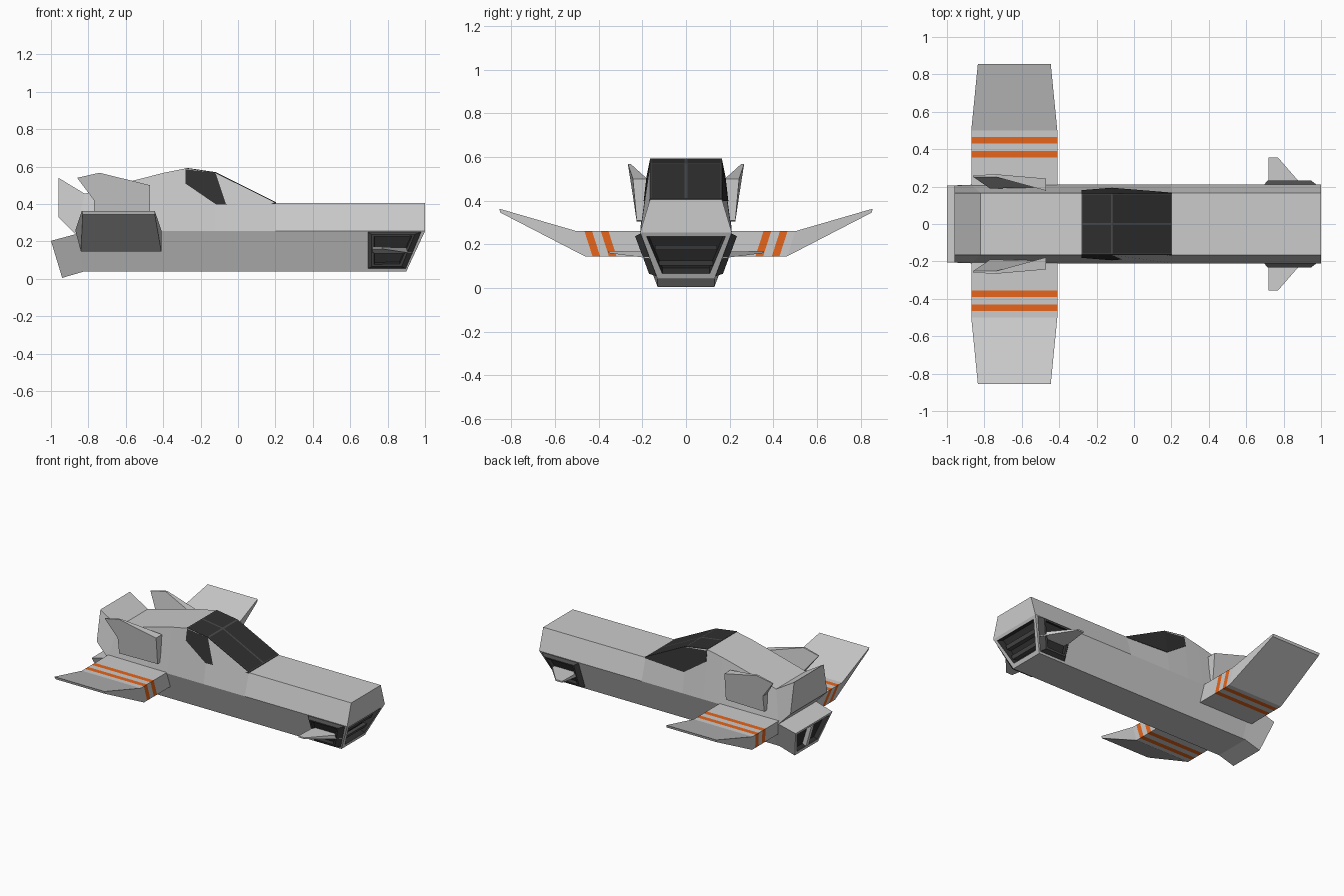
import bpy, bmesh
from mathutils import Vector

if "Cube" in bpy.data.objects:
    bpy.data.objects.remove(bpy.data.objects["Cube"])


def material(name, rgb):
    m = bpy.data.materials.new(name)
    m.diffuse_color = (*rgb, 1)
    m.use_nodes = True
    m.node_tree.nodes["Principled BSDF"].inputs["Base Color"].default_value = m.diffuse_color
    return m


GREY = material("grey", (.8, .8, .8))
ORANGE = material("orange", (.8, .13, .01))
DARK = material("dark", (.03, .03, .03))
FRAME = material("dark_frame", (.07, .07, .07))


def loft(name, rings, mats=(GREY,), stripes=(), recess=None, mirror=False, panes=False):
    """Skin matching rings of points; recess = [(cap index, inset, depth)]."""
    bm = bmesh.new()
    vs = [[bm.verts.new(p) for p in r] for r in rings]
    n = len(rings[0])
    for s in range(len(rings) - 1):
        for i in range(n):
            j = (i + 1) % n
            f = bm.faces.new((vs[s][i], vs[s][j], vs[s + 1][j], vs[s + 1][i]))
            f.material_index = 1 if s in stripes else 0
    caps = [bm.faces.new(vs[0]), bm.faces.new(vs[-1])]
    bmesh.ops.recalc_face_normals(bm, faces=bm.faces)
    for c, inset, depth in recess or ():
        f = caps[c]
        f.normal_update()
        push = f.normal * -depth
        bmesh.ops.inset_region(bm, faces=[f], thickness=inset)
        walls = bmesh.ops.inset_region(bm, faces=[f], thickness=.004)["faces"]
        bmesh.ops.translate(bm, vec=push, verts=f.verts)
        for g in walls + [f]:
            g.material_index = 1
    if panes:
        bm.normal_update()
        top = [f for f in bm.faces if f.normal.z > .6]
        bmesh.ops.inset_individual(bm, faces=top, thickness=.009)
        for f in bm.faces:
            f.material_index = 1
        for f in bm.faces:
            if f in top or abs(f.normal.y) > .6:
                f.material_index = 0
    me = bpy.data.meshes.new(name)
    bm.to_mesh(me)
    bm.free()
    for m in mats:
        me.materials.append(m)
    ob = bpy.data.objects.new(name, me)
    bpy.context.collection.objects.link(ob)
    if mirror:
        mod = ob.modifiers.new("mirror", "MIRROR")
        mod.use_axis = (False, True, False)
    return ob


def trapezoid(x0, y0, z0, x1, y1, z1):
    """Symmetric ring: lower edge (x0, +-y0, z0), upper edge (x1, +-y1, z1)."""
    return [(x0, -y0, z0), (x0, y0, z0), (x1, y1, z1), (x1, -y1, z1)]


# Lower hull with recessed nose intake and rear exhaust
loft("lower_hull", [
    trapezoid(-.94, .13, .005, -1, .205, .203),
    trapezoid(-.82, .13, .04, -.87, .21, .238),
    trapezoid(-.8, .13, .04, -.8, .21, .255),
    trapezoid(.9, .13, .04, 1, .21, .255)],
    mats=(GREY, DARK), recess=[(0, .03, .03), (1, .036, .05)])

# Upper hull: rear flare, cabin hump and long nose
upper = [(-.82, .455), (-.56, .525), (-.4, .566), (-.28, .59), (-.12, .565), (.2, .405), (1, .405)]
loft("upper_hull", [trapezoid(-.96, .205, .33, -.96, .165, .54)] + [
    trapezoid(-.87 if x == -.82 else x, .21, .238 if x == -.82 else .255, x, .165, z)
    for x, z in upper])

# Cockpit glazing, laid just over the hump
loft("canopy", [
    [(x, -yl, zl), (x, -.164, zt), (x, 0, zt), (x, .164, zt), (x, yl, zl)]
    for x, yl, zl, zt in ((-.282, .181, .51, .594), (-.118, .194, .398, .57), (.203, .168, .4, .409))],
    mats=(DARK, FRAME), panes=True)


# Louvres in the nose and divider in the exhaust
def nose(z, y, d):
    t = (z - .04) / .215
    return (.9 + .1 * t - d, y, z)


for k, zc in enumerate((.115, .185)):
    loft(f"nose_louvre_{k + 1}", [
        [nose(zc - .012, s * (.115 + .25 * (zc - .08)), .02), nose(zc + .012, s * (.115 + .25 * (zc - .08)), .02),
         nose(zc + .012, s * (.115 + .25 * (zc - .08)), .05), nose(zc - .012, s * (.115 + .25 * (zc - .08)), .05)]
        for s in (-1, 1)], mats=(FRAME,))
loft("exhaust_divider", [
    [(-.948, y, .03), (-.99, y, .175), (-.95, y, .175), (-.91, y, .03)] for y in (-.015, .015)])


# Side intakes: raised dark frames on the sloping nose flanks
def flank(x, z, out):
    return Vector((x, .13 + .08 * (z - .04) / .215, z)) + Vector((0, .937, -.349)) * out


loft("side_intake", [
    [flank(x, z, -.005) for x, z in ((.69, .25), (.985, .25), (.9, .05), (.69, .05))],
    [flank(x, z, .028) for x, z in ((.715, .247), (.945, .247), (.875, .075), (.715, .075))]],
    mats=(FRAME, DARK), recess=[(1, .018, .022)], mirror=True)

# Small nose winglets
loft("nose_winglet", [
    [(.72, .16, .135), (.94, .16, .135), (.94, .16, .165), (.72, .16, .165)],
    [(.72, .355, .16), (.77, .355, .16), (.77, .355, .17), (.72, .355, .17)]], mirror=True)


# Main wings: flat root with two stripes, then raised tapered tips
def wing_ring(yt, yb, zt=.26, zb=.145, xr=-.87, xf=-.41, xb=-.84):
    return [(xr, yt, zt), (xf, yt, zt), (xf, yb, zb), (xb, yb, zb)]


stations = (.15, .355, .39, .43, .465)
loft("wing", [wing_ring(y, y - .037) for y in stations] +
     [wing_ring(.5, .463), wing_ring(.855, .85, .363, .345, -.835, -.445, -.83)],
     mats=(GREY, ORANGE), stripes=(1, 3), mirror=True)

# Upper tail fins, flaring outward to a swept tip
outline = [(-.47, .5), (-.74, .567), (-.86, .54), (-.77, .42), (-.77, .305), (-.47, .31)]
inner = (.178, .252, .252, .19, .195, .195)
outer = (.243, .266, .26, .243, .226, .226)
loft("tail_fin", [[(x, y, z) for (x, z), y in zip(outline, ys)] for ys in (inner, outer)],
     mirror=True)
